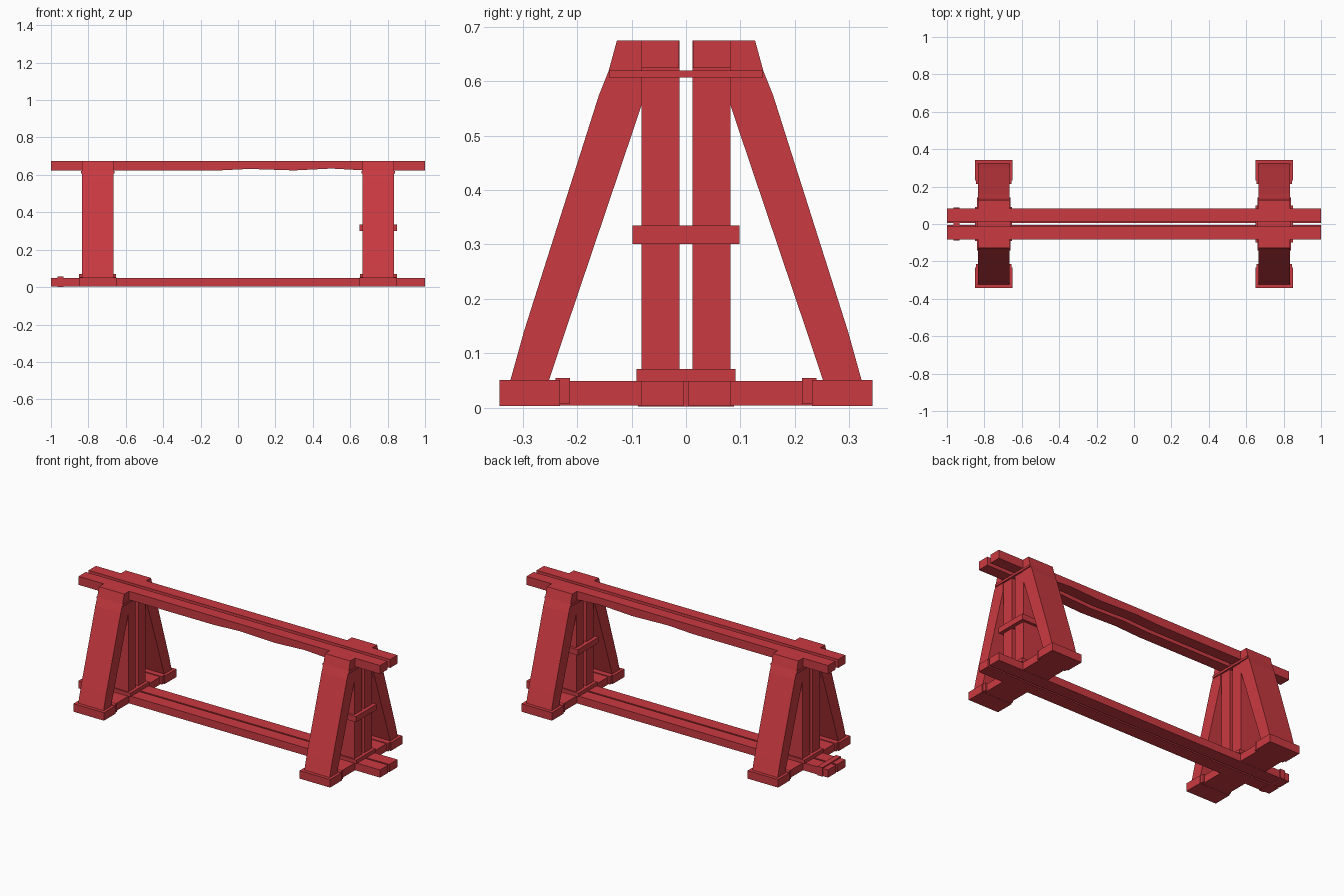
import bpy
import bmesh
from mathutils import Vector

cube = bpy.data.objects.get("Cube")
if cube:
    bpy.data.objects.remove(cube, do_unlink=True)

red = bpy.data.materials.new("red_paint")
red.use_nodes = True
colour = (0.59, 0.042, 0.053, 1)
red.diffuse_color = colour
red.node_tree.nodes["Principled BSDF"].inputs["Base Color"].default_value = colour


def prism(name, outline, direction):
    """Extrude a closed outline of 3D points along a direction."""
    bm = bmesh.new()
    face = bm.faces.new([bm.verts.new(p) for p in outline])
    new = bmesh.ops.extrude_face_region(bm, geom=[face])["geom"]
    bmesh.ops.translate(bm, vec=Vector(direction),
                        verts=[v for v in new if isinstance(v, bmesh.types.BMVert)])
    bmesh.ops.recalc_face_normals(bm, faces=bm.faces)
    mesh = bpy.data.meshes.new(name)
    bm.to_mesh(mesh)
    bm.free()
    mesh.materials.append(red)
    obj = bpy.data.objects.new(name, mesh)
    bpy.context.collection.objects.link(obj)
    return obj


def box(name, x, y, z):
    outline = [(x[0], y[0], z[0]), (x[1], y[0], z[0]),
               (x[1], y[1], z[0]), (x[0], y[1], z[0])]
    return prism(name, outline, (0, 0, z[1] - z[0]))


def span(center, half):
    return center - half, center + half


def side(s, a, b):
    return sorted((s * a, s * b))


# Worn underside of the top rails, and the bent leg silhouette (y, z)
rail_bottom = [(-1, .624), (-.1, .624), (.06, .632), (.3, .624), (.5, .634), (.68, .624), (1, .624)]
leg_profile = [(.252, .05), (.323, .05), (.298, .14), (.16, .575), (.142, .62),
               (.127, .675), (.082, .675), (.082, .555), (.222, .14)]

for s, depth in ((-1, "front"), (1, "back")):
    # Long paired rails
    y0, y1 = side(s, .013, .082)
    outline = [(x, y0, z) for x, z in rail_bottom] + [(1, y0, .675), (-1, y0, .675)]
    prism(f"{depth}_top_rail", outline, (0, y1 - y0, 0))
    box(f"{depth}_bottom_rail", (-1, 1), side(s, .005, .082), (.003, .049))

    for cx, end in ((-.75, "right"), (.75, "left")):
        tag = f"{end}_{depth}"
        # Upright, sloping brace and foot of each trestle half
        box(f"{tag}_post", span(cx, .08), side(s, .012, .082), (.045, .675))
        prism(f"{tag}_leg", [(cx - .084, s * y, z) for y, z in leg_profile], (.168, 0, 0))
        box(f"{tag}_base_beam", span(cx, .085), side(s, .005, .24), (.004, .049))
        box(f"{tag}_foot", span(cx, .101), side(s, .232, .343), (.003, .051))
        box(f"{tag}_foot_lip", span(cx, .096), side(s, .213, .24), (.006, .054))

for cx, end in ((-.75, "right"), (.75, "left")):
    # Straps tying the two halves together
    box(f"{end}_head_strap", span(cx, .09), (-.142, .142), (.607, .62))
    box(f"{end}_base_collar", span(cx, .099), (-.091, .091), (.048, .071))

# Single cross bar on one trestle, small clamp on the opposite rail end
box("left_cross_bar", span(.75, .101), (-.098, .098), (.301, .335))
box("rail_clamp", span(-.95, .016), (-.088, .088), (.002, .056))
